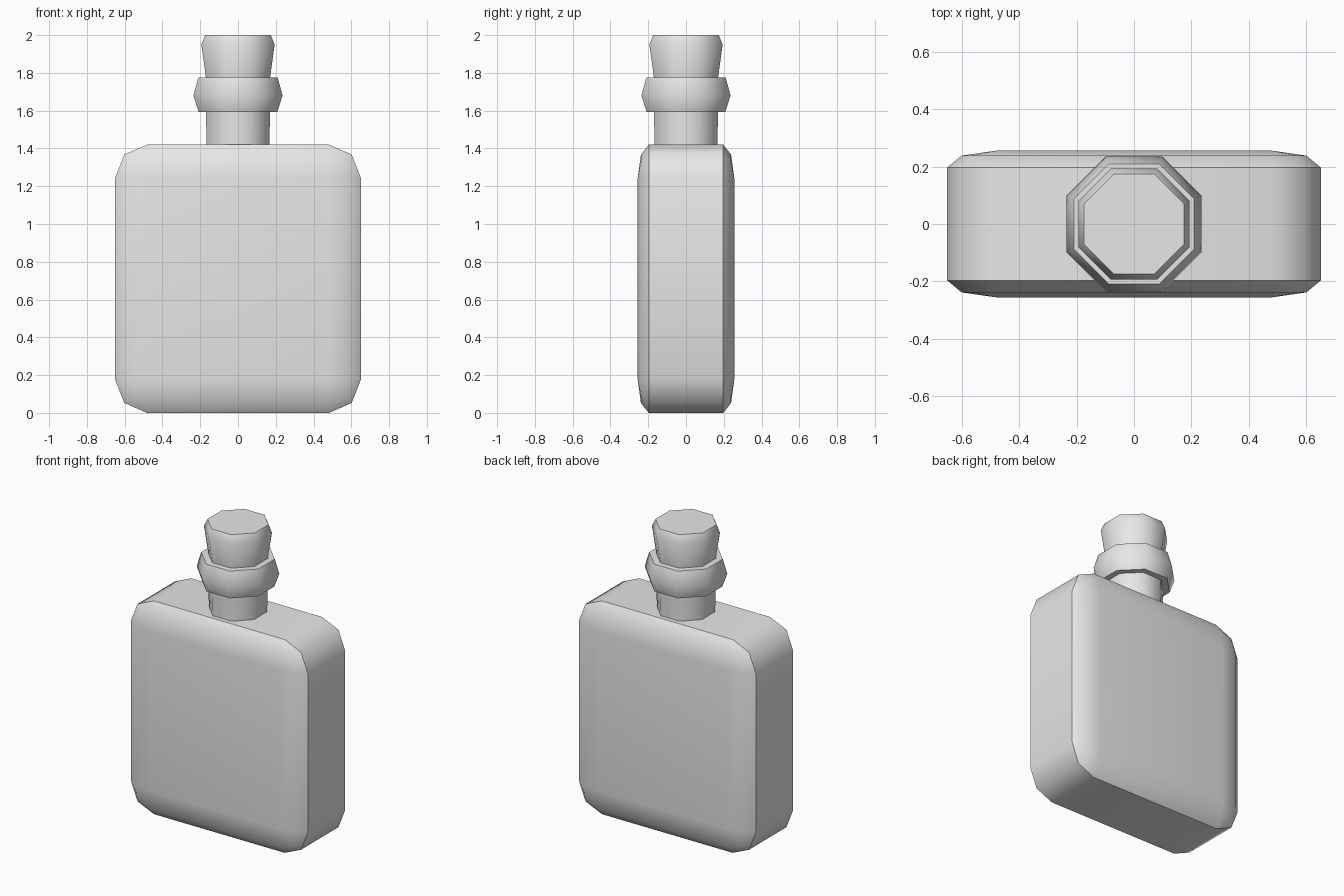
import bpy
import bmesh
from math import sin, cos, pi, radians

cube = bpy.data.objects.get("Cube")
if cube:
    bpy.data.objects.remove(cube, do_unlink=True)

grey = bpy.data.materials.new("plain light grey")
grey.use_nodes = True
colour = (0.8, 0.8, 0.8, 1)
grey.diffuse_color = colour
grey.node_tree.nodes["Principled BSDF"].inputs["Base Color"].default_value = colour


def loft(name, rings):
    """Skin a list of equal-length point rings and close both ends."""
    bm = bmesh.new()
    loops = [[bm.verts.new(p) for p in ring] for ring in rings]
    n = len(loops[0])
    for a, b in zip(loops, loops[1:]):
        for i in range(n):
            j = (i + 1) % n
            bm.faces.new((a[i], a[j], b[j], b[i]))
    bm.faces.new(loops[0])
    bm.faces.new(loops[-1])
    bmesh.ops.remove_doubles(bm, verts=bm.verts, dist=0.0005)
    bmesh.ops.recalc_face_normals(bm, faces=bm.faces)
    mesh = bpy.data.meshes.new(name)
    bm.to_mesh(mesh)
    bm.free()
    mesh.materials.append(grey)
    obj = bpy.data.objects.new(name, mesh)
    bpy.context.collection.objects.link(obj)
    bpy.ops.object.select_all(action="DESELECT")
    obj.select_set(True)
    bpy.context.view_layer.objects.active = obj
    bpy.ops.object.shade_smooth_by_angle(angle=radians(47))
    return obj


def rounded_ring(y, scale):
    """Rounded rectangle in the xz plane; the corner radius shrinks with scale."""
    points = []
    for quarter, (sx, sz) in enumerate([(1, 1), (-1, 1), (-1, -1), (1, -1)]):
        for step in range(3):
            t = (quarter + step / 2) * pi / 2
            points.append((sx * 0.482 + 0.17 * scale * cos(t), y,
                           0.71 + sz * 0.53 + 0.18 * scale * sin(t)))
    return points


def octagon(radius, z):
    """Eight-sided ring with flat sides to the front; radius is to the flats."""
    r = radius / cos(pi / 8)
    return [(r * cos((i + 0.5) * pi / 4), r * sin((i + 0.5) * pi / 4), z)
            for i in range(8)]


def turned(name, profile):
    return loft(name, [octagon(r, z) for r, z in profile])


# Flat bottle with rounded corners and softly rounded front and back
body_rings = []
for side in (-1, 1):
    for t in ((pi / 2, pi / 4, 0) if side < 0 else (0, pi / 4, pi / 2)):
        body_rings.append(rounded_ring(side * (0.197 + 0.059 * sin(t)), cos(t)))
loft("bottle_body", body_rings)

# Neck, collar and stopper
turned("neck", [(0.166, 1.40), (0.17, 1.62)])
turned("collar", [(0.208, 1.593), (0.236, 1.68), (0.21, 1.775)])
turned("stopper", [(0.165, 1.74), (0.194, 1.95), (0.174, 2.0)])
